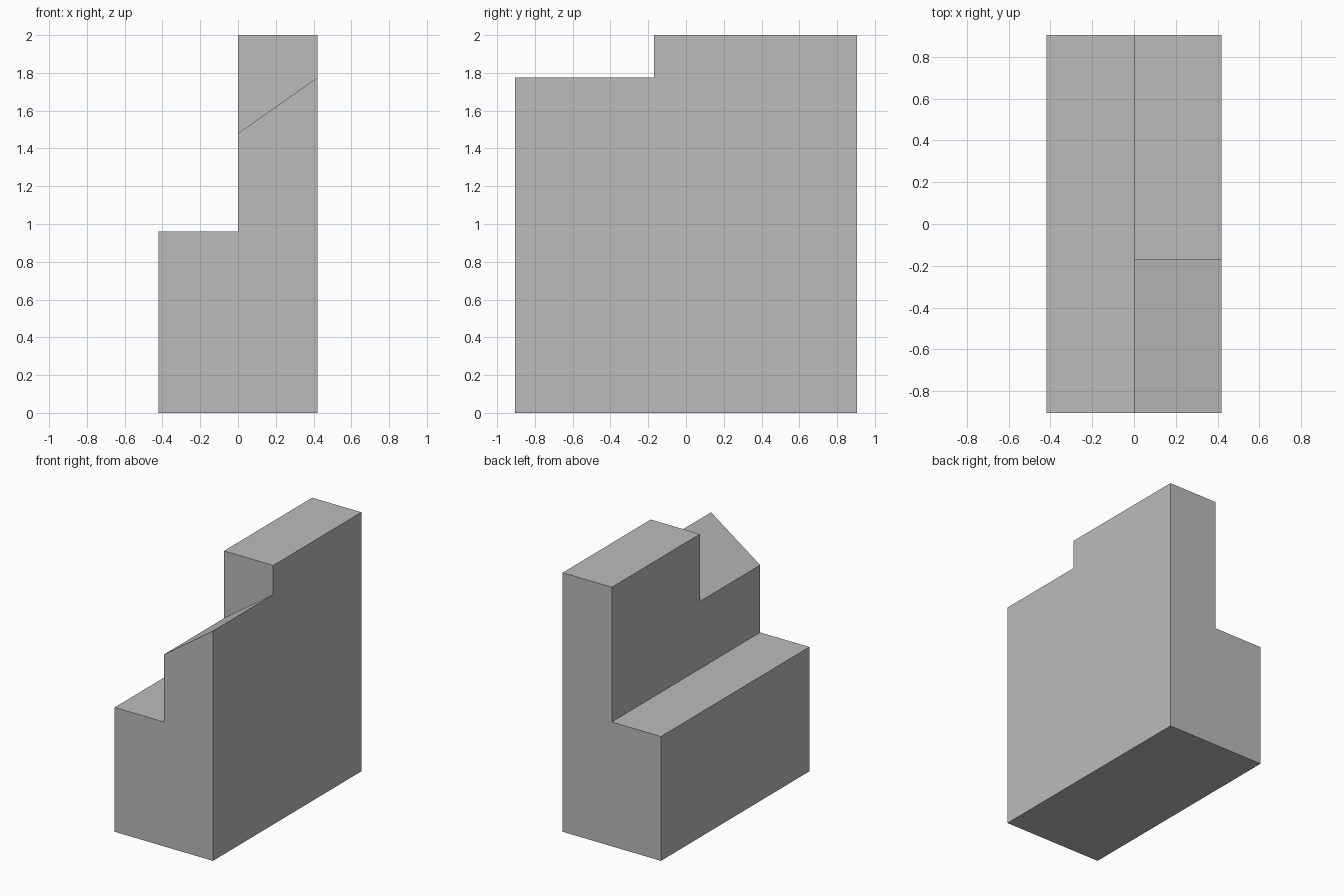
import bpy
import bmesh

cube = bpy.data.objects.get("Cube")
if cube:
    bpy.data.objects.remove(cube, do_unlink=True)

HALF_W, HALF_L, HEIGHT = 0.42, 0.905, 2.0
LEDGE_Z = 0.96                      # top of the low step
SLOPE_LOW, SLOPE_HIGH = 1.48, 1.775  # sloped top at the front
NOTCH_Y = -0.17                     # where the slope meets the tall part

grey = bpy.data.materials.new("plain_grey")
grey.use_nodes = True
colour = (0.5, 0.5, 0.5, 1.0)
grey.diffuse_color = colour
grey.node_tree.nodes["Principled BSDF"].inputs["Base Color"].default_value = colour


def prism(name, profile, y0, y1):
    """Extrude an (x, z) profile from y0 to y1."""
    bm = bmesh.new()
    face = bm.faces.new([bm.verts.new((x, y0, z)) for x, z in profile])
    ext = bmesh.ops.extrude_face_region(bm, geom=[face])
    verts = [g for g in ext["geom"] if isinstance(g, bmesh.types.BMVert)]
    bmesh.ops.translate(bm, verts=verts, vec=(0, y1 - y0, 0))
    bmesh.ops.recalc_face_normals(bm, faces=bm.faces)
    mesh = bpy.data.meshes.new(name)
    bm.to_mesh(mesh)
    bm.free()
    mesh.materials.append(grey)
    obj = bpy.data.objects.new(name, mesh)
    bpy.context.collection.objects.link(obj)
    return obj


# Stepped body
body = prism("stepped_block", [
    (-HALF_W, 0), (HALF_W, 0), (HALF_W, HEIGHT),
    (0, HEIGHT), (0, LEDGE_Z), (-HALF_W, LEDGE_Z)], -HALF_L, HALF_L)

# Sloped notch cut from the front of the tall part, overshooting the sides
over = 0.1
rise = (SLOPE_HIGH - SLOPE_LOW) / HALF_W * over
cutter = prism("notch_cutter", [
    (-over, SLOPE_LOW - rise), (HALF_W + over, SLOPE_HIGH + rise),
    (HALF_W + over, HEIGHT + over), (-over, HEIGHT + over)],
    -HALF_L - over, NOTCH_Y)
cutter.hide_render = True

notch = body.modifiers.new("sloped_notch", "BOOLEAN")
notch.operation = "DIFFERENCE"
notch.solver = "EXACT"
notch.object = cutter

# Bake the cut and drop the helper
bpy.context.view_layer.objects.active = body
body.select_set(True)
bpy.ops.object.modifier_apply(modifier=notch.name)
bpy.data.objects.remove(cutter, do_unlink=True)
